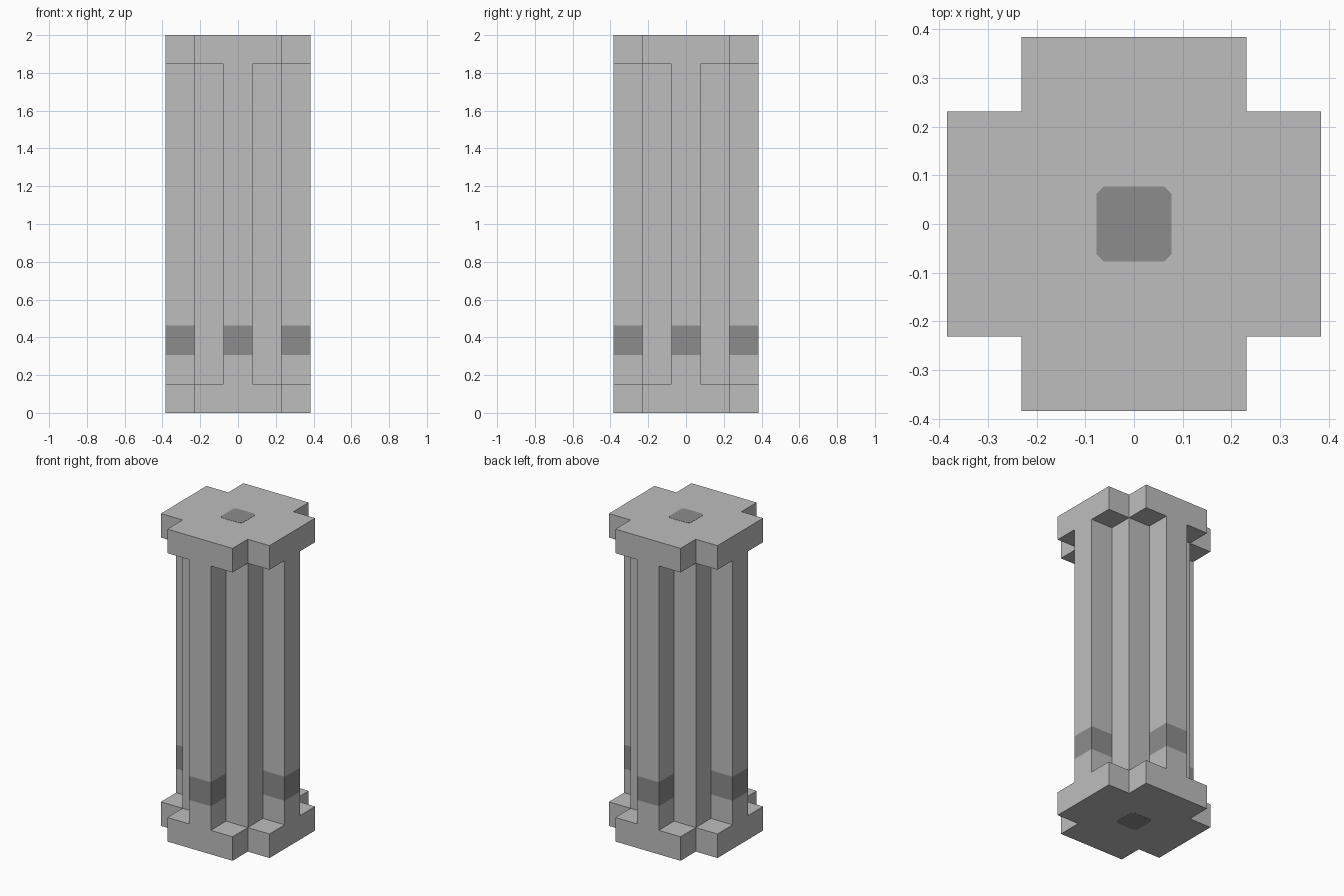
import bpy
import bmesh

cube = bpy.data.objects.get("Cube")
if cube:
    bpy.data.objects.remove(cube, do_unlink=True)

U = 2 / 13               # block size: the pillar is 13 blocks tall and 5 wide
TIP, CORE, RIB = 2.5 * U, 1.5 * U, 0.5 * U


def material(name, value):
    mat = bpy.data.materials.new(name)
    mat.use_nodes = True
    color = (value, value * 1.01, value, 1)
    mat.diffuse_color = color
    mat.node_tree.nodes["Principled BSDF"].inputs["Base Color"].default_value = color
    return mat


light = material("light grey stone", 0.51)
dark = material("dark grey stone", 0.262)


def four_fold(quarter):
    """Repeat the points of one quarter outline around the z axis."""
    outline = []
    for _ in range(4):
        outline += quarter
        quarter = [(-y, x) for x, y in quarter]
    return outline


def prism(name, outline, levels, mats, capped=True, rule=None):
    """Extrude an outline through a list of heights."""
    bm = bmesh.new()
    rings = [[bm.verts.new((x, y, z)) for x, y in outline] for z in levels]
    n = len(outline)
    for low, high in zip(rings, rings[1:]):
        for i in range(n):
            j = (i + 1) % n
            bm.faces.new((low[i], low[j], high[j], high[i]))
    if capped:
        bm.faces.new(rings[0][::-1])
        bm.faces.new(rings[-1])
    bm.normal_update()
    if rule:
        for face in bm.faces:
            face.material_index = int(rule(face.calc_center_median()))
    mesh = bpy.data.meshes.new(name)
    bm.to_mesh(mesh)
    bm.free()
    for mat in mats:
        mesh.materials.append(mat)
    obj = bpy.data.objects.new(name, mesh)
    bpy.context.collection.objects.link(obj)


# Ribbed shaft: square core with four ribs, dark band on the ribs only
def on_band(c):
    return 2 * U < c.z < 3 * U and max(abs(c.x), abs(c.y)) > CORE + 0.02


shaft_outline = four_fold([(TIP, -RIB), (TIP, RIB), (CORE, RIB), (CORE, CORE), (RIB, CORE)])
prism("ribbed_shaft", shaft_outline, [U, 2 * U, 3 * U, 12 * U], [light, dark],
      capped=False, rule=on_band)

# Plus-shaped base and capital, each with a small dark inlay on its outer face
plus_outline = four_fold([(TIP, -CORE), (TIP, CORE), (CORE, CORE)])
cut = RIB - 0.015
inlay_outline = four_fold([(RIB, -cut), (RIB, cut)])
for part, bottom, face in (("base", 0, 0), ("capital", 12 * U, 2)):
    prism(part, plus_outline, [bottom, bottom + U], [light])
    prism(part + "_inlay", inlay_outline, [face - 0.001, face + 0.001], [dark])
